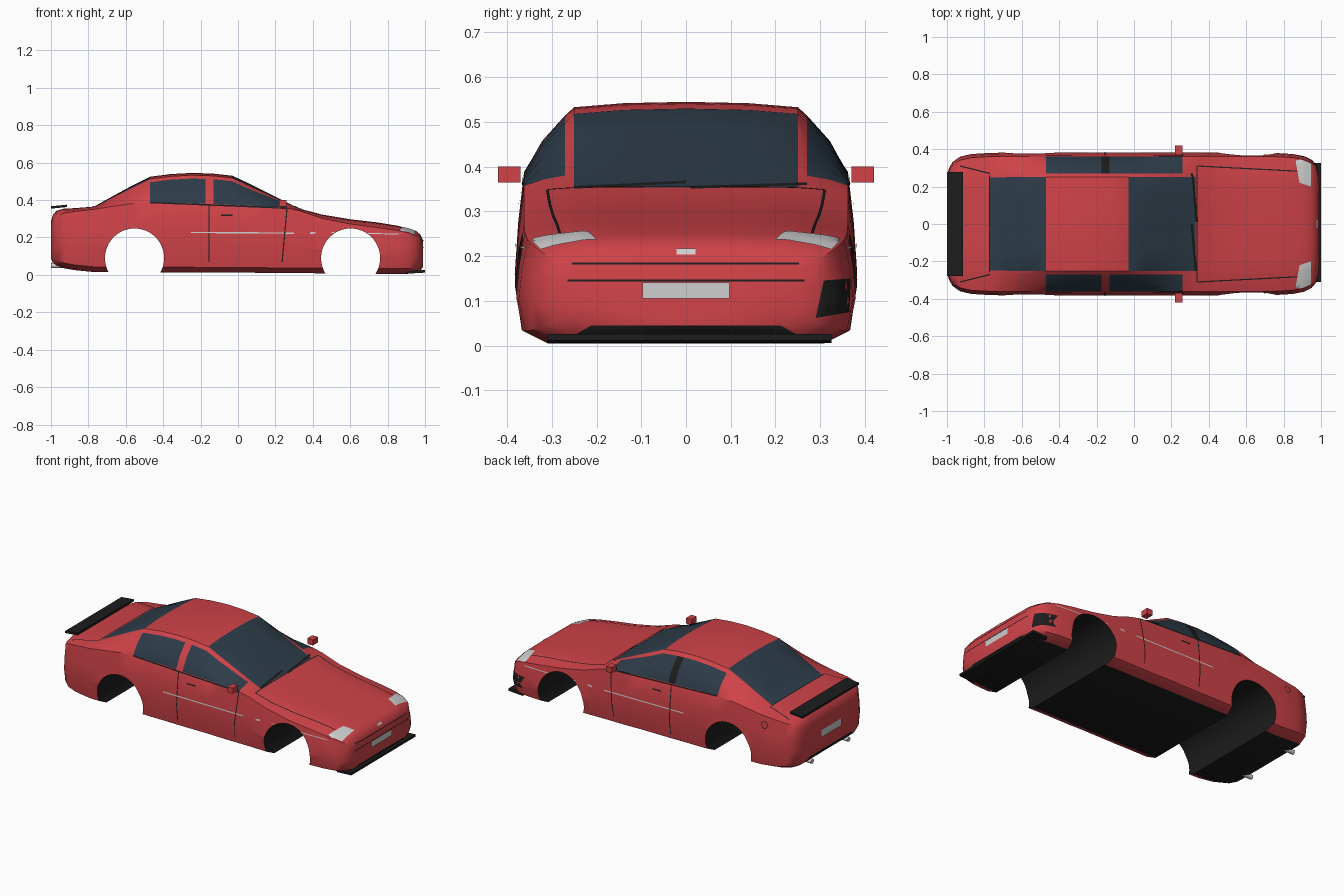
import bpy, bmesh, math
from mathutils import Vector
from mathutils.bvhtree import BVHTree

if "Cube" in bpy.data.objects:
    bpy.data.objects.remove(bpy.data.objects["Cube"])


def material(name, rgb):
    m = bpy.data.materials.new(name)
    m.diffuse_color = (*rgb, 1)
    m.use_nodes = True
    m.node_tree.nodes["Principled BSDF"].inputs["Base Color"].default_value = m.diffuse_color
    return m


RED = material("red paint", (0.62, 0.055, 0.065))
GLASS = material("dark blue glass", (0.026, 0.045, 0.066))
BLACK = material("black trim", (0.012, 0.012, 0.012))
SILVER = material("light silver", (0.62, 0.62, 0.62))


def finish(bm, name, mats, angle=35):
    me = bpy.data.meshes.new(name)
    bm.to_mesh(me)
    bm.free()
    ob = bpy.data.objects.new(name, me)
    bpy.context.collection.objects.link(ob)
    for m in mats:
        me.materials.append(m)
    bpy.ops.object.select_all(action='DESELECT')
    ob.select_set(True)
    bpy.context.view_layer.objects.active = ob
    if angle:
        bpy.ops.object.shade_smooth_by_angle(angle=math.radians(angle))
    return ob


# Body stations: x, half width, top z, belt z, bottom z
STATIONS = [
    (-1.0, .25, .285, .27, .09), (-.99, .295, .32, .295, .065), (-.97, .33, .343, .315, .05),
    (-.93, .358, .354, .33, .035), (-.87, .372, .357, .34, .025), (-.77, .378, .365, .35, .015),
    (-.68, .38, .415, .365, .015), (-.57, .38, .475, .38, .015), (-.47, .38, .525, .388, .015),
    (-.36, .38, .539, .386, .013), (-.25, .38, .545, .383, .013), (-.175, .38, .543, .38, .012),
    (-.13, .38, .541, .379, .012), (-.03, .38, .53, .374, .012), (.06, .38, .488, .37, .012),
    (.16, .38, .438, .364, .01), (.26, .38, .388, .358, .01), (.33, .38, .354, .342, .01),
    (.45, .38, .322, .302, .008), (.6, .38, .297, .272, .006), (.75, .378, .28, .252, .005),
    (.85, .372, .263, .238, .005), (.91, .36, .249, .225, .006), (.95, .34, .236, .21, .01),
    (.975, .31, .215, .192, .022), (.99, .26, .185, .165, .045)]


def half_ring(x, w, zt, zb, z0):
    s, h = w / .38, zb - z0
    d = min(.03, .25 * (zt - zb))
    side = [(0, zt), (.14, zt - .1 * d), (.25, zt - .4 * d), (.27, zt - d),
            (.322, (zt - d + zb) / 2 + .05 * (zt - zb)), (.362, zb), (.375, zb - .3 * h),
            (.382, z0 + .42 * h), (.367, z0 + .028), (.31, z0), (0, z0)]
    return [(y * s, z) for y, z in side]


bm = bmesh.new()
rings = []
for st in STATIONS:
    half = half_ring(*st)
    full = half + [(-y, z) for y, z in half[-2:0:-1]]
    rings.append([bm.verts.new((st[0], y, z)) for y, z in full])
n = len(rings[0])
for i in range(len(rings) - 1):
    x0, x1 = STATIONS[i][0], STATIONS[i + 1][0]
    for j in range(n):
        k = (j + 1) % n
        f = bm.faces.new((rings[i][j], rings[i][k], rings[i + 1][k], rings[i + 1][j]))
        strip = min(j, n - 1 - j)
        # glazing and underside follow the strip and station ranges
        screen = (x0 >= -.771 and x1 <= -.469) or (x0 >= -.031 and x1 <= .331)
        if strip < 2 and screen:
            f.material_index = 1
        elif strip in (3, 4) and x0 >= -.471 and x1 <= .261:
            pillar = x0 == -.175
            f.material_index = (2 if j < n / 2 else 0) if pillar else 1
        elif strip == 9:
            f.material_index = 2
bm.faces.new(rings[0])
bm.faces.new(rings[-1])
bmesh.ops.recalc_face_normals(bm, faces=bm.faces)
body = finish(bm, "body_shell", [RED, GLASS, BLACK], 0)

# Wheel arches cut straight through the body
ARCHES, AZ, AR = (-.553, .602), .09, .158
for ax in ARCHES:
    bpy.ops.mesh.primitive_cylinder_add(vertices=48, radius=AR, depth=1.2, location=(ax, 0, AZ),
                                        rotation=(math.pi / 2, 0, 0))
    cutter = bpy.context.object
    cutter.name = "arch_cutter"
    cutter.hide_render = True
    bpy.context.view_layer.objects.active = body
    mod = body.modifiers.new("arch", 'BOOLEAN')
    mod.operation, mod.solver, mod.object = 'DIFFERENCE', 'EXACT', cutter
    bpy.ops.object.modifier_apply(modifier=mod.name)
    bpy.data.objects.remove(cutter)
for p in body.data.polygons:
    vs = [body.data.vertices[v].co for v in p.vertices]
    if any(all(abs(math.hypot(v.x - ax, v.z - AZ) - AR) < .003 for v in vs) for ax in ARCHES):
        p.material_index = 2
bpy.ops.object.select_all(action='DESELECT')
body.select_set(True)
bpy.context.view_layer.objects.active = body
bpy.ops.object.shade_smooth_by_angle(angle=math.radians(32))

bm = bmesh.new()
bm.from_mesh(body.data)
TREE = BVHTree.FromBMesh(bm)
bm.free()


def decal(name, quad, axis, side, mat, nu=10, nv=2, lift=.003):
    """Thin plate draped on the body: quad is drawn in the plane across the axis."""
    bm = bmesh.new()
    a, b, c, d = [Vector(p) for p in quad]
    ray = Vector([-side if i == axis else 0 for i in range(3)])
    grid = []
    for i in range(nu + 1):
        for j in range(nv + 1):
            p = a.lerp(b, i / nu).lerp(d.lerp(c, i / nu), j / nv)
            o = [p.x, p.y]
            o.insert(axis, 2 * side)
            hit = TREE.ray_cast(Vector(o), ray)[0]
            ok = hit is not None and hit[axis] * side > 0
            grid.append(bm.verts.new(hit - ray * lift) if ok else None)
    for i in range(nu):
        for j in range(nv):
            q = i * (nv + 1) + j
            vs = [grid[q], grid[q + nv + 1], grid[q + nv + 2], grid[q + 1]]
            if all(vs):
                f = bm.faces.new(vs)
                f.normal_update()
                if f.normal.dot(ray) > 0:
                    f.normal_flip()
    return finish(bm, name, [mat])


def line(name, p, q, axis, side, mat=BLACK, width=.006, nu=14):
    p, q = Vector(p), Vector(q)
    t = (q - p).normalized() * width / 2
    o = Vector((-t.y, t.x))
    return decal(name, (p - o, q - o, q + o, p + o), axis, side, mat, nu, 1)


def rect(a0, a1, b0, b1):
    return (a0, b0), (a1, b0), (a1, b1), (a0, b1)


def box(name, lo, hi, mat, tilt=0):
    bm = bmesh.new()
    bmesh.ops.create_cube(bm, size=1)
    for v in bm.verts:
        v.co = Vector([lo[i] + (v.co[i] + .5) * (hi[i] - lo[i]) for i in range(3)])
        v.co.z += tilt * (v.co.x - lo[0])
    return finish(bm, name, [mat], 0)


# Parts repeated on both sides
for s, tag in ((-1, "right"), (1, "left")):
    line("rear_door_seam_" + tag, (-.155, .07), (-.155, .37), 1, s)
    line("front_door_seam_" + tag, (.262, .355), (.236, .07), 1, s)
    line("window_trim_" + tag, (-.47, .387), (.26, .357), 1, s, width=.008)
    decal("door_handle_" + tag, rect(-.09, -.03, .315, .323), 1, s, BLACK, lift=.006)
    line("side_stripe_" + tag, (-.25, .227), (.3, .223), 1, s, SILVER, .007)
    line("stripe_tip_" + tag, (.385, .222), (.415, .226), 1, s, SILVER, .01)
    line("fender_stripe_" + tag, (.5, .226), (.86, .218), 1, s, SILVER, .005, 24)
    line("hood_seam_" + tag, (.34, s * .31), (.88, s * .282), 2, 1)
    decal("headlight_" + tag, ((.885, s * .22), (.947, s * .2), (.945, s * .325), (.86, s * .358)),
          2, 1, SILVER, 8, 8)
    line("trunk_seam_" + tag, (-.77, s * .27), (-.93, s * .31), 2, 1)
    y0, y1 = sorted((s * .35, s * .42))
    box("side_mirror_" + tag, (.22, s * .395 - .025, .365), (.258, s * .395 + .025, .4), RED)
    bpy.ops.mesh.primitive_cylinder_add(vertices=16, radius=.014, depth=.07,
                                        location=(-.965, s * .18, .05), rotation=(0, math.pi / 2, 0))
    pipe = bpy.context.object
    pipe.name = "exhaust_" + tag
    pipe.data.materials.append(SILVER)
    bpy.ops.object.shade_smooth_by_angle(angle=math.radians(40))

# Seams across the body and wipers
line("hood_rear_seam", (.337, -.31), (.337, .31), 2, 1)
line("trunk_front_seam", (-.772, -.26), (-.772, .26), 2, 1)
line("wiper_right", (-.25, .354), (0, .366), 0, 1)
line("wiper_left", (.01, .354), (.27, .362), 0, 1)

# Nose and tail details
line("upper_bumper_line", (-.255, .184), (.252, .184), 0, 1, width=.005, nu=24)
line("lower_bumper_line", (-.265, .146), (.265, .146), 0, 1, width=.005, nu=24)
decal("front_plate", rect(-.097, .097, .105, .141), 0, 1, SILVER, lift=.005)
decal("rear_plate", rect(-.1, .1, .17, .215), 0, -1, SILVER, lift=.005)
decal("nose_badge", rect(-.021, .021, .204, .217), 0, 1, SILVER, 4)
decal("fog_grille", ((.29, .062), (.365, .075), (.368, .15), (.308, .146)), 0, 1, BLACK, 10, 6)

# Fuel cap ring on the left rear fender
for i in range(12):
    a, b = [(-.8 + .02 * math.cos(t), .295 + .02 * math.sin(t))
            for t in (i * math.pi / 6, (i + 1) * math.pi / 6)]
    line("fuel_cap_ring", a, b, 1, 1, width=.004, nu=1)

# Rear wing and front splitter
box("rear_wing", (-1, -.278, .354), (-.915, .278, .367), BLACK, .1)
box("front_splitter", (.9, -.31, .006), (1, .325, .02), BLACK, .06)
